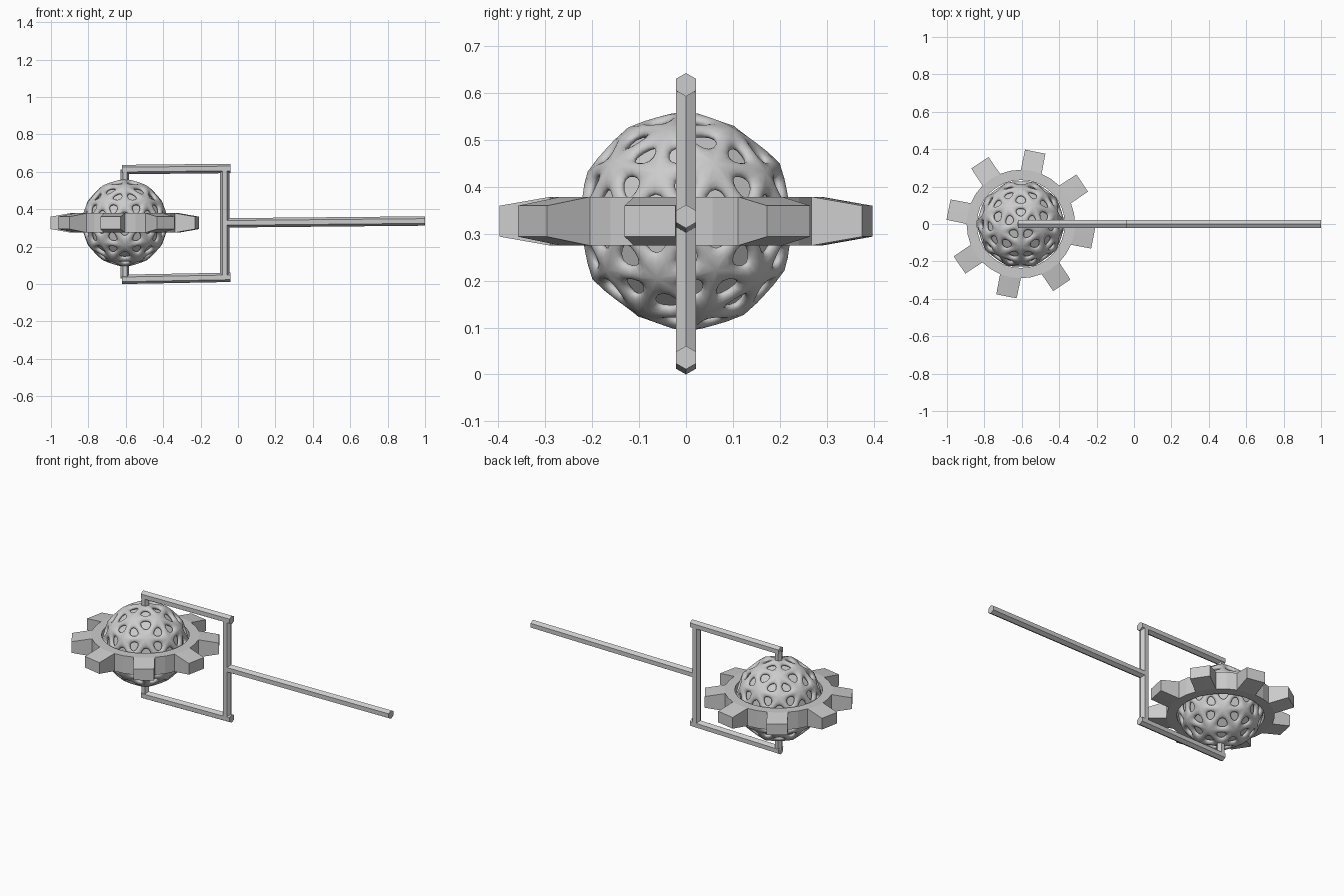
import bpy, bmesh
from math import radians, sin, cos, pi
from mathutils import Vector, Matrix

if "Cube" in bpy.data.objects:
    bpy.data.objects.remove(bpy.data.objects["Cube"])

CX, CZ = -0.605, 0.327          # centre of the wheel


def rod(name, a, b, r=0.025):
    """Six-sided bar between two points."""
    a, b = Vector(a), Vector(b)
    d = (b - a).normalized()
    # one corner points along the side axis lying in the XZ plane
    up = d.cross(Vector((0, 1, 0))).normalized()
    side = d.cross(up)
    bm = bmesh.new()
    rings = []
    for p in (a, b):
        rings.append([bm.verts.new(p + up * r * cos(i * pi / 3) + side * r * sin(i * pi / 3))
                      for i in range(6)])
    for i in range(6):
        j = (i + 1) % 6
        bm.faces.new((rings[0][i], rings[0][j], rings[1][j], rings[1][i]))
    bm.faces.new(rings[0])
    bm.faces.new(rings[1])
    bmesh.ops.recalc_face_normals(bm, faces=bm.faces)
    me = bpy.data.meshes.new(name)
    bm.to_mesh(me)
    bm.free()
    ob = bpy.data.objects.new(name, me)
    bpy.context.collection.objects.link(ob)
    return ob


# Handle and fork
rod("handle", (-0.07, 0, 0.327), (1.0, 0, 0.337))
rod("fork_post", (-0.07, 0, 0.035), (-0.07, 0, 0.617))
rod("fork_arm_top", (-0.62, 0, 0.612), (-0.04, 0, 0.618))
rod("fork_arm_bottom", (-0.62, 0, 0.025), (-0.04, 0, 0.036))
rod("axle_top", (CX, 0, 0.612), (CX, 0, 0.53), 0.022)
rod("axle_bottom", (CX, 0, 0.03), (CX, 0, 0.12), 0.022)

# Gear ring with eight tapered teeth
TEETH, R_IN, R_ROOT, R_TIP, H_ROOT, H_TIP = 8, 0.235, 0.29, 0.398, 0.052, 0.033
N = TEETH * 4
bm = bmesh.new()


def ring(r, z):
    return [bm.verts.new((r * cos(2 * pi * i / N), r * sin(2 * pi * i / N), z)) for i in range(N)]


it, ib = ring(R_IN, H_ROOT), ring(R_IN, -H_ROOT)
ot, ob_ = ring(R_ROOT, H_ROOT), ring(R_ROOT, -H_ROOT)
for i in range(N):
    j = (i + 1) % N
    bm.faces.new((it[i], it[j], ot[j], ot[i]))
    bm.faces.new((ib[i], ib[j], ob_[j], ob_[i]))
    bm.faces.new((it[i], it[j], ib[j], ib[i]))
    if i % 4 < 2:
        bm.faces.new((ot[i], ot[j], ob_[j], ob_[i]))
for t in range(TEETH):
    k = [(4 * t + 2 + n) % N for n in range(3)]
    mid = 2 * pi * k[1] / N
    tip = []
    for da in (-8, 0, 8):
        a, r = mid + radians(da), R_TIP * cos(radians(8)) / cos(radians(da))
        tip.append([bm.verts.new((r * cos(a), r * sin(a), z)) for z in (H_TIP, -H_TIP)])
    for n in range(2):
        bm.faces.new((ot[k[n]], ot[k[n + 1]], tip[n + 1][0], tip[n][0]))
        bm.faces.new((ob_[k[n]], ob_[k[n + 1]], tip[n + 1][1], tip[n][1]))
        bm.faces.new((tip[n][0], tip[n + 1][0], tip[n + 1][1], tip[n][1]))
    for n in (0, 2):
        bm.faces.new((ot[k[n]], ob_[k[n]], tip[n][1], tip[n][0]))
bmesh.ops.recalc_face_normals(bm, faces=bm.faces)
# teeth sit at -11.25 degrees plus multiples of 45
bm.transform(Matrix.Translation((CX, 0, CZ)) @ Matrix.Rotation(radians(-11.25 - 33.75), 4, 'Z'))
me = bpy.data.meshes.new("gear_ring")
bm.to_mesh(me)
bm.free()
bpy.context.collection.objects.link(bpy.data.objects.new("gear_ring", me))


def ball(name, r):
    bpy.ops.mesh.primitive_ico_sphere_add(subdivisions=2, radius=r, location=(CX, 0, CZ),
                                          rotation=(0, 0, radians(-18)))
    o = bpy.context.object
    o.name = name
    return o


# Solid faceted core
ball("ball_core", 0.208)

# Smooth lattice shell around the core
shell = ball("ball_lattice", 0.228)
w = shell.modifiers.new("wire", 'WIREFRAME')
w.thickness = 0.038
w.use_even_offset = True
s = shell.modifiers.new("smooth", 'SUBSURF')
s.levels = s.render_levels = 2
bpy.ops.object.shade_smooth()
